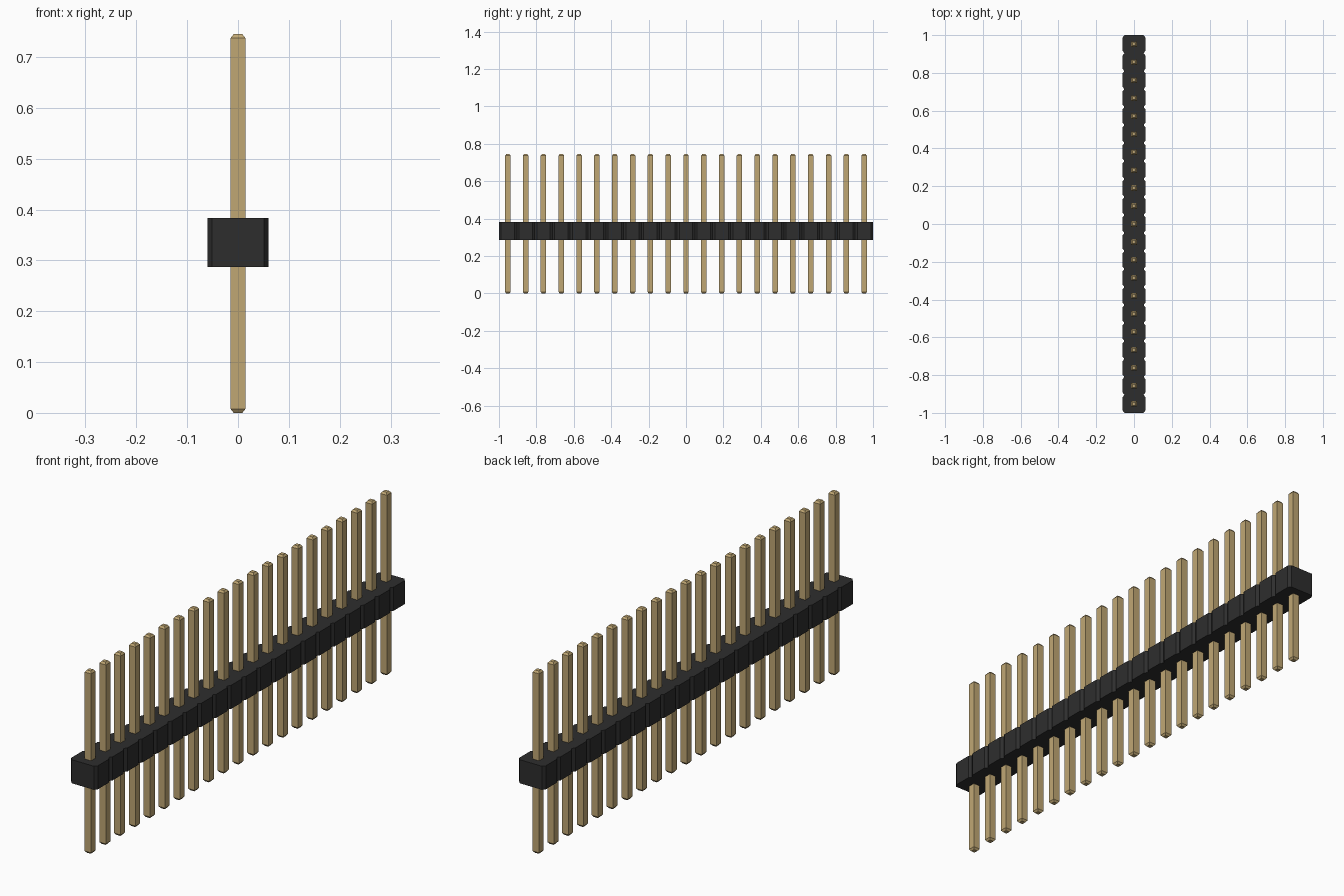
import bpy
import bmesh

cube = bpy.data.objects.get("Cube")
if cube:
    bpy.data.objects.remove(cube, do_unlink=True)

COUNT = 21
PITCH = 2 / COUNT
HALF_W, CUT_X, CUT_Y = 0.06, 0.009, 0.012
BODY_LOW, BODY_HIGH = 0.287, 0.383
PIN_HALF, TIP_HALF, TIP_H, PIN_TOP = 0.0147, 0.0085, 0.008, 0.745


def material(name, color):
    mat = bpy.data.materials.new(name)
    mat.use_nodes = True
    mat.diffuse_color = (*color, 1)
    bsdf = mat.node_tree.nodes["Principled BSDF"]
    bsdf.inputs["Base Color"].default_value = (*color, 1)
    return mat


def loft(name, rings, mat):
    """Skin a stack of matching closed rings and cap both ends."""
    bm = bmesh.new()
    loops = [[bm.verts.new(p) for p in ring] for ring in rings]
    n = len(loops[0])
    for a, b in zip(loops, loops[1:]):
        for i in range(n):
            j = (i + 1) % n
            bm.faces.new((a[i], a[j], b[j], b[i]))
    bm.faces.new(loops[0][::-1])
    bm.faces.new(loops[-1])
    bmesh.ops.recalc_face_normals(bm, faces=bm.faces)
    mesh = bpy.data.meshes.new(name)
    bm.to_mesh(mesh)
    bm.free()
    mesh.materials.append(mat)
    obj = bpy.data.objects.new(name, mesh)
    bpy.context.collection.objects.link(obj)
    return obj


black = material("black_plastic", (0.027, 0.027, 0.027))
gold = material("gold_metal", (0.53, 0.39, 0.175))

# Housing: one strip of blocks with notches between neighbours
side = [(HALF_W - CUT_X, -1)]
for i in range(COUNT):
    start = -1 + i * PITCH
    side += [(HALF_W, start + CUT_Y),
             (HALF_W, start + PITCH - CUT_Y),
             (HALF_W - CUT_X, start + PITCH)]
outline = side + [(-x, y) for x, y in reversed(side)]
loft("housing", [[(x, y, z) for x, y in outline]
                 for z in (BODY_LOW, BODY_HIGH)], black)

# Square pins with tapered tips at both ends
sections = [(TIP_HALF, 0), (PIN_HALF, TIP_H),
            (PIN_HALF, PIN_TOP - TIP_H), (TIP_HALF, PIN_TOP)]
corners = [(-1, -1), (1, -1), (1, 1), (-1, 1)]
first = loft("pin_1", [[(h * x, h * y, z) for x, y in corners]
                       for h, z in sections], gold)
for i in range(COUNT):
    pin = first if i == 0 else bpy.data.objects.new(f"pin_{i + 1}", first.data)
    if i:
        bpy.context.collection.objects.link(pin)
    pin.location.y = -1 + (i + 0.5) * PITCH
